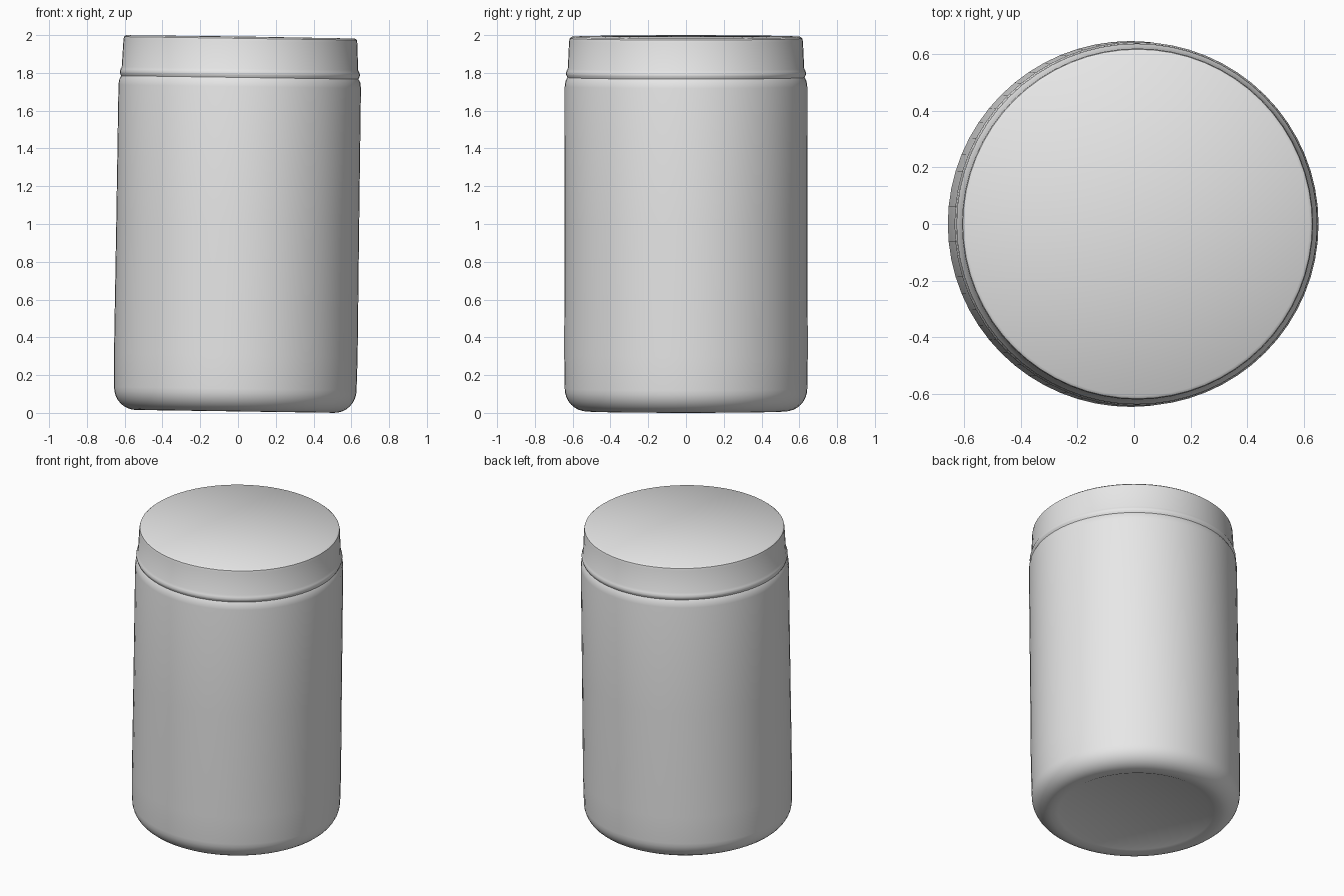
import bpy, bmesh, math
from mathutils import Matrix

if "Cube" in bpy.data.objects:
    bpy.data.objects.remove(bpy.data.objects["Cube"])

SEGMENTS = 64
LEAN = 0.0145          # the jar leans slightly towards +x

grey = bpy.data.materials.new("plain grey")
grey.diffuse_color = (0.8, 0.8, 0.8, 1.0)
grey.use_nodes = True
grey.node_tree.nodes["Principled BSDF"].inputs["Base Color"].default_value = grey.diffuse_color


def lathe(name, profile):
    """Spin (radius, height) points around z; radius 0 closes with a fan."""
    bm = bmesh.new()
    rings = []
    for r, z in profile:
        if r == 0:
            rings.append([bm.verts.new((0, 0, z))] * SEGMENTS)
        else:
            rings.append([bm.verts.new((r * math.cos(a), r * math.sin(a), z))
                          for a in (2 * math.pi * i / SEGMENTS for i in range(SEGMENTS))])
    for low, high in zip(rings, rings[1:]):
        for i in range(SEGMENTS):
            j = (i + 1) % SEGMENTS
            corners = list(dict.fromkeys((low[i], low[j], high[j], high[i])))
            bm.faces.new(corners)
    bm.transform(Matrix.Translation((-0.016, 0, 0.008)) @ Matrix.Rotation(LEAN, 4, 'Y'))
    mesh = bpy.data.meshes.new(name)
    bm.to_mesh(mesh)
    bm.free()
    mesh.materials.append(grey)
    obj = bpy.data.objects.new(name, mesh)
    bpy.context.collection.objects.link(obj)
    bpy.ops.object.select_all(action='DESELECT')
    obj.select_set(True)
    bpy.context.view_layer.objects.active = obj
    bpy.ops.object.shade_smooth_by_angle(angle=math.radians(40))
    return obj


# jar body: shallow recess underneath, rounded base edge, straight wall, shoulder
base_edge = [(0.525 + 0.117 * math.sin(t), 0.12 - 0.12 * math.cos(t))
             for t in (math.pi / 2 * k / 8 for k in range(9))]
lathe("jar_body",
      [(0, 0.03), (0.44, 0.025), (0.48, 0.006)] + base_edge +
      [(0.645, 0.3), (0.643, 1.0), (0.642, 1.72), (0.638, 1.75), (0.628, 1.768)])

# lid: rolled bead at the bottom, slightly tapering skirt, flat top
lathe("lid",
      [(0.628, 1.768), (0.634, 1.78), (0.636, 1.79), (0.632, 1.803), (0.626, 1.815),
       (0.619, 1.96), (0.616, 1.975), (0.606, 1.983), (0, 1.985)])
